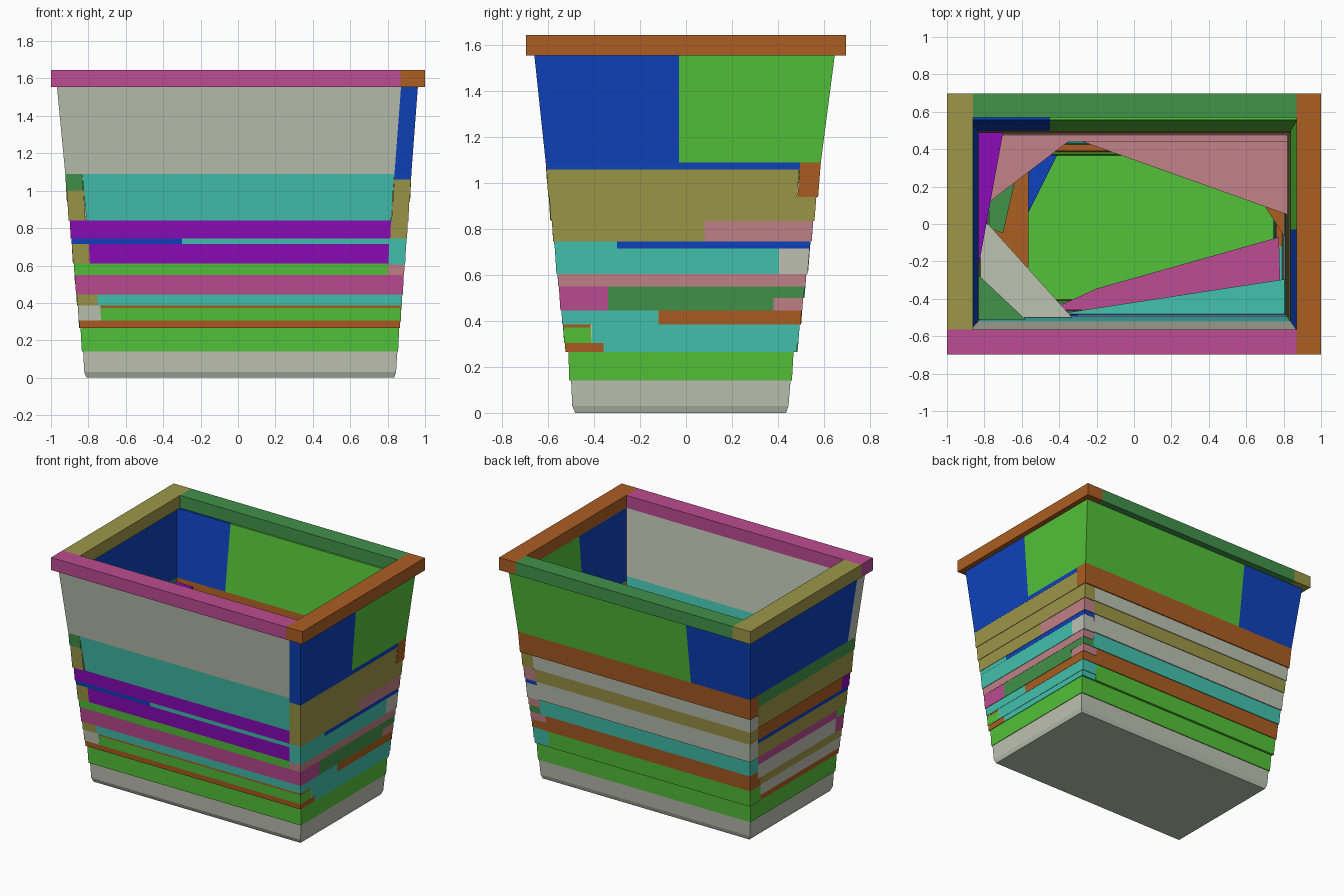
import bpy, bmesh

cube = bpy.data.objects.get("Cube")
if cube:
    bpy.data.objects.remove(cube, do_unlink=True)


def lin(c):
    c /= 255
    return c / 12.92 if c <= 0.04045 else ((c + 0.055) / 1.055) ** 2.4


RGB = {
    "grey": (190, 194, 178), "pink": (188, 76, 146), "orange": (172, 94, 34),
    "blue": (14, 66, 188), "green": (84, 194, 58), "teal": (68, 194, 174),
    "purple": (140, 11, 186), "olive": (157, 151, 72),
    "dark_green": (66, 146, 74), "rose": (194, 130, 136),
}
MATS = {}
for name, rgb in RGB.items():
    col = tuple(lin(c) for c in rgb) + (1.0,)
    m = bpy.data.materials.new(name)
    m.use_nodes = True
    m.diffuse_color = col
    m.node_tree.nodes["Principled BSDF"].inputs["Base Color"].default_value = col
    MATS[name] = m


def loft(name, colour, sections):
    """Closed solid through a stack of outlines with equal point counts."""
    bm = bmesh.new()
    rings = [[bm.verts.new(p) for p in s] for s in sections]
    n = len(rings[0])
    bm.faces.new(rings[0][::-1])
    bm.faces.new(rings[-1])
    for a, b in zip(rings, rings[1:]):
        for i in range(n):
            j = (i + 1) % n
            bm.faces.new((a[i], a[j], b[j], b[i]))
    bmesh.ops.recalc_face_normals(bm, faces=bm.faces)
    me = bpy.data.meshes.new(name)
    bm.to_mesh(me)
    bm.free()
    me.materials.append(MATS[colour])
    ob = bpy.data.objects.new(name, me)
    bpy.context.collection.objects.link(ob)
    return ob


def rect(x0, x1, y0, y1, z):
    return [(x0, y0, z), (x1, y0, z), (x1, y1, z), (x0, y1, z)]


def outer(z):
    """Tapering outside of the tub at height z: x0, x1, y0, y1."""
    return -0.82 - 0.095 * z, 0.845 + 0.075 * z, -0.495 - 0.106 * z, 0.445 + 0.13 * z


def panel(side, colour, a, b, z0, z1):
    """Wall panel; ends are 'o' (outer corner), 'i' (inner corner) or a number."""
    t = 0.09 if z1 > 0.5 else 0.12
    secs = []
    low = z0 if z1 - z0 > 0.25 else z0 + 0.4 * (z1 - z0)
    for z, ze in ((z0, low), (z1, z1)):
        x0, x1, y0, y1 = outer(ze)
        lo, hi = (x0, x1) if side in ("front", "back") else (y0, y1)
        p = {"o": lo, "i": lo + t}.get(a, a)
        q = {"o": hi, "i": hi - t}.get(b, b)
        box = {"front": (p, q, y0, y0 + t), "back": (p, q, y1 - t, y1),
               "left": (x1 - t, x1, p, q), "right": (x0, x0 + t, p, q)}[side]
        secs.append(rect(*box, z))
    loft(f"{side}_{colour}_panel", colour, secs)


# Solid base and floor slab
loft("base", "grey", [rect(-0.81, 0.835, -0.482, 0.436, 0),
                      rect(-0.822, 0.845, -0.495, 0.446, 0.03),
                      rect(-0.828, 0.852, -0.5, 0.455, 0.14)])
loft("floor_slab", "green", [rect(-0.835, 0.856, -0.508, 0.461, 0.14),
                             rect(-0.842, 0.862, -0.512, 0.468, 0.265)])

# Front wall, from the bottom up
FRONT = [
    ("orange", "o", "o", 0.265, 0.305), ("green", -0.75, "o", 0.305, 0.372),
    ("orange", "i", "o", 0.372, 0.385), ("teal", -0.75, "o", 0.385, 0.445),
    ("pink", "o", "o", 0.445, 0.55), ("green", "o", "i", 0.55, 0.61),
    ("purple", "i", "i", 0.61, 0.715), ("blue", "o", -0.3, 0.715, 0.745),
    ("teal", -0.3, "o", 0.715, 0.745), ("purple", "o", "i", 0.745, 0.84),
    ("teal", "i", "i", 0.84, 1.09), ("grey", "o", "i", 1.09, 1.555),
]
# Wall on the +x side
LEFT = [
    ("orange", "i", -0.36, 0.265, 0.305), ("grey", "i", -0.41, 0.305, 0.385),
    ("teal", -0.36, "o", 0.265, 0.305), ("teal", -0.41, "o", 0.305, 0.385),
    ("teal", "i", -0.12, 0.385, 0.445), ("orange", -0.12, "o", 0.385, 0.445),
    ("pink", "i", -0.34, 0.445, 0.55), ("dark_green", -0.34, 0.38, 0.445, 0.55),
    ("rose", 0.38, "o", 0.445, 0.5), ("dark_green", 0.38, "o", 0.5, 0.55),
    ("rose", "o", "o", 0.55, 0.605), ("teal", "o", 0.405, 0.605, 0.715),
    ("grey", 0.405, "o", 0.605, 0.715), ("teal", "i", -0.3, 0.715, 0.745),
    ("blue", -0.3, "o", 0.715, 0.745), ("olive", "o", 0.08, 0.745, 0.835),
    ("rose", 0.08, "o", 0.745, 0.835), ("olive", "o", "o", 0.835, 0.94),
    ("olive", "o", "i", 0.94, 1.06), ("blue", "o", "i", 1.06, 1.09),
    ("blue", "o", -0.03, 1.09, 1.555), ("green", -0.03, "o", 1.09, 1.555),
]
# Back wall
BACK = [
    ("green", "o", "i", 0.265, 0.385), ("orange", "o", "i", 0.385, 0.5),
    ("teal", "o", "i", 0.5, 0.61), ("grey", "o", "i", 0.61, 0.745),
    ("olive", "o", "i", 0.745, 0.84), ("grey", "o", "i", 0.84, 0.94),
    ("orange", "o", "o", 0.94, 1.09), ("green", -0.45, "i", 1.09, 1.555),
    ("blue", "o", -0.45, 1.09, 1.555),
]
# Wall on the -x side
RIGHT = [
    ("orange", "i", "i", 0.265, 0.305), ("grey", "o", "i", 0.305, 0.385),
    ("olive", "o", "i", 0.385, 0.445), ("grey", "i", "i", 0.445, 0.55),
    ("pink", "i", "i", 0.55, 0.61), ("olive", "o", "i", 0.61, 0.715),
    ("blue", "i", "i", 0.715, 0.745), ("orange", "i", "i", 0.745, 0.84),
    ("olive", "o", "i", 0.84, 1.0), ("dark_green", "o", "i", 1.0, 1.09),
    ("blue", "i", "i", 1.09, 1.555),
]
for side, rows in (("front", FRONT), ("left", LEFT), ("back", BACK), ("right", RIGHT)):
    for row in rows:
        panel(side, *row)

# Wedge-shaped ledges filling the inside corners
LEDGES = [
    ("orange", 0.39, 0.44, [(-0.75, -0.3), (-0.565, -0.23), (-0.565, 0.3), (-0.75, 0.36)]),
    ("blue", 0.31, 0.37, [(-0.58, 0.03), (-0.41, 0.37), (-0.58, 0.37)]),
    ("pink", 0.46, 0.54, [(-0.45, -0.46), (0.785, -0.46), (0.775, -0.07), (-0.2, -0.345)]),
    ("dark_green", 0.46, 0.54, [(-0.775, -0.02), (-0.7, -0.05), (-0.62, 0.3), (-0.775, 0.42)]),
    ("teal", 0.62, 0.71, [(-0.4, -0.48), (0.805, -0.48), (0.805, -0.295)]),
    ("orange", 0.62, 0.71, [(0.69, 0.11), (0.805, -0.07), (0.805, 0.11)]),
    ("rose", 0.75, 0.83, [(-0.33, 0.46), (0.82, 0.05), (0.82, 0.46)]),
    ("rose", 0.85, 0.93, [(-0.81, 0.05), (-0.77, 0.12), (-0.3, 0.48), (-0.81, 0.48)]),
    ("grey", 0.86, 0.93, [(-0.82, -0.5), (-0.33, -0.5), (-0.78, 0.0), (-0.82, 0.0)]),
    ("dark_green", 1.01, 1.05, [(-0.835, -0.51), (-0.58, -0.51), (-0.835, -0.27)]),
    ("purple", 1.01, 1.06, [(-0.835, -0.25), (-0.7, 0.49), (-0.835, 0.49)]),
]
for colour, z0, z1, pts in LEDGES:
    loft(f"inner_{colour}_ledge", colour, [[(x, y, z) for x, y in pts] for z in (z0, z1)])
loft("inner_back_shelf", "rose", [rect(-0.4, 0.82, 0.44, 0.488, z) for z in (0.85, 0.93)])

# Rim bars around the top
RIM = [
    ("front", "pink", -1, 0.87, -0.697, -0.565), ("left", "orange", 0.87, 1, -0.697, 0.697),
    ("back", "dark_green", -0.86, 0.87, 0.57, 0.697), ("right", "olive", -1, -0.86, -0.565, 0.697),
]
for side, colour, x0, x1, y0, y1 in RIM:
    loft(f"{side}_rim", colour, [rect(x0, x1, y0, y1, z) for z in (1.555, 1.645)])
